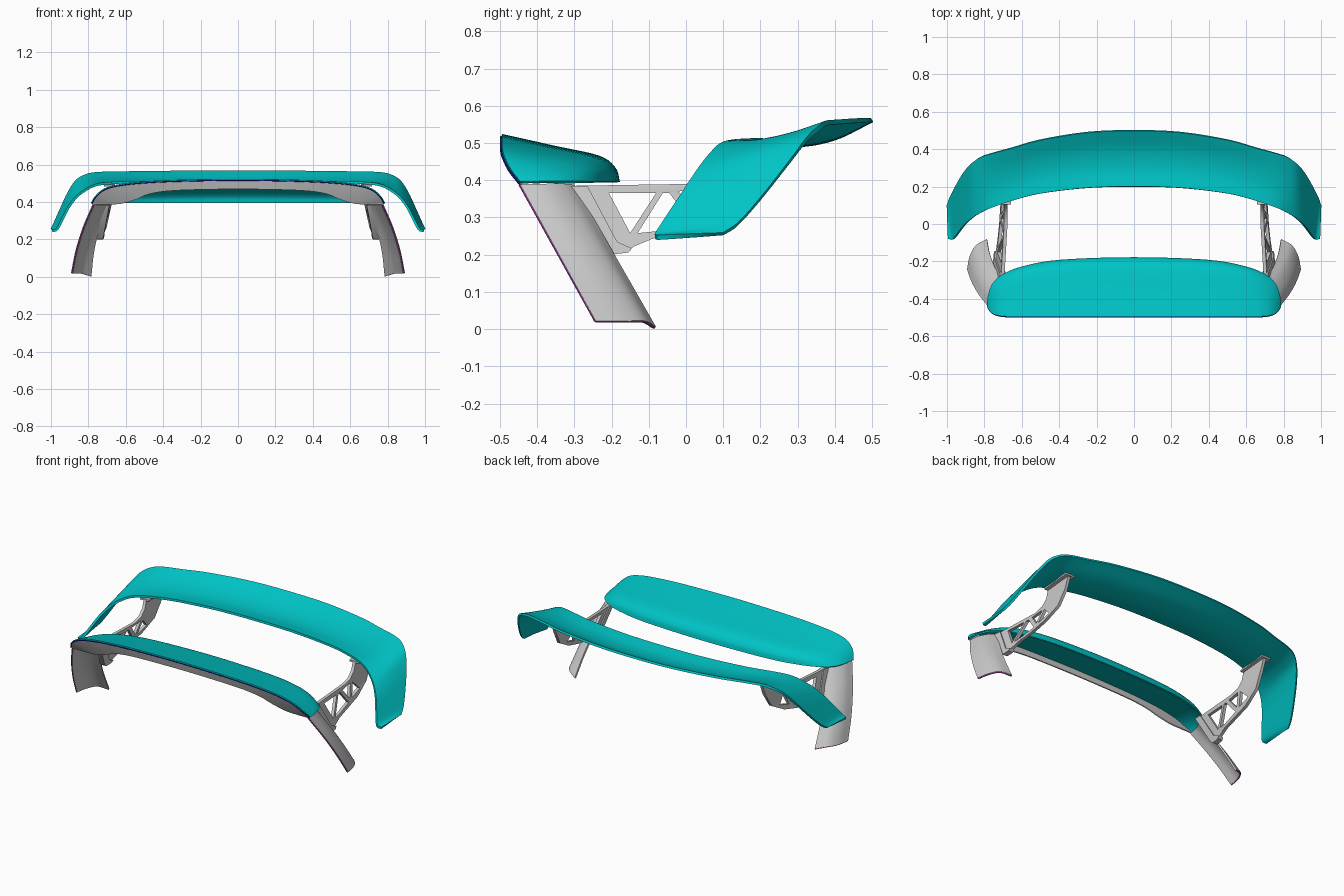
import bpy
from mathutils import Vector

if "Cube" in bpy.data.objects:
    bpy.data.objects.remove(bpy.data.objects["Cube"])

teal = bpy.data.materials.new("teal_paint")
teal.diffuse_color = (0.0, 0.55, 0.56, 1)
teal.use_nodes = True
teal.node_tree.nodes["Principled BSDF"].inputs["Base Color"].default_value = teal.diffuse_color
navy = bpy.data.materials.new("navy_trim")
navy.diffuse_color = (0.01, 0.01, 0.3, 1)
navy.use_nodes = True
navy.node_tree.nodes["Principled BSDF"].inputs["Base Color"].default_value = navy.diffuse_color
magenta = bpy.data.materials.new("magenta_trim")
magenta.diffuse_color = (0.6, 0.05, 0.6, 1)
magenta.use_nodes = True
magenta.node_tree.nodes["Principled BSDF"].inputs["Base Color"].default_value = magenta.diffuse_color


def smooth_path(pts, n):
    """Catmull-Rom curve through the points, n steps per span."""
    p = [Vector(q) for q in pts]
    p = [2 * p[0] - p[1]] + p + [2 * p[-1] - p[-2]]
    out = []
    for i in range(1, len(p) - 2):
        a, b, c, d = p[i - 1:i + 3]
        for k in range(n):
            t = k / n
            out.append(0.5 * (2 * b + (c - a) * t + (2 * a - 5 * b + 4 * c - d) * t * t
                              + (3 * b - a - 3 * c + d) * t ** 3))
    return out + [p[-2]]


def mirrored(rows):
    """Full span from the rows of the right half (first row on x = 0)."""
    flip = [[(-x, y, z) for x, y, z in r] for r in rows[:0:-1]]
    return flip + rows


def finish(ob, mat=None, mirror=False):
    if mirror:
        ob.modifiers.new("mirror", 'MIRROR').use_mirror_merge = False
    bpy.ops.object.select_all(action='DESELECT')
    ob.select_set(True)
    bpy.context.view_layer.objects.active = ob
    bpy.ops.object.convert(target='MESH')
    ob = bpy.context.view_layer.objects.active
    bpy.ops.object.shade_smooth_by_angle(angle=0.6)
    if mat:
        ob.data.materials.clear()
        ob.data.materials.append(mat)
    return ob


def add_object(name, data):
    ob = bpy.data.objects.new(name, data)
    bpy.context.collection.objects.link(ob)
    return ob


def shell(name, rows, thick, mat=None, n=5, mirror=False):
    """Thin smooth panel lofted through rows of points."""
    rows = [smooth_path(r, n) for r in rows]
    cols = [smooth_path(c, n) for c in zip(*rows)]
    w, h = len(cols[0]), len(cols)
    faces = [(j * w + i, j * w + i + 1, (j + 1) * w + i + 1, (j + 1) * w + i)
             for j in range(h - 1) for i in range(w - 1)]
    me = bpy.data.meshes.new(name)
    me.from_pydata([v for c in cols for v in c], [], faces)
    ob = add_object(name, me)
    s = ob.modifiers.new("thickness", 'SOLIDIFY')
    s.thickness, s.offset = thick, 0
    return finish(ob, mat, mirror)


def plate(name, loops, half):
    """Leaning side plate: outline and holes in (y, z), mirrored to both sides."""
    cu = bpy.data.curves.new(name, 'CURVE')
    cu.dimensions, cu.fill_mode, cu.extrude = '2D', 'BOTH', half
    for loop in loops:
        sp = cu.splines.new('POLY')
        sp.points.add(len(loop) - 1)
        for p, (y, z) in zip(sp.points, loop):
            p.co = (y, z, 0, 1)
        sp.use_cyclic_u = True
    ob = finish(add_object(name, cu))
    for v in ob.data.vertices:
        y, z, t = v.co
        x = 0.685 + 0.22 * max(0, 0.385 - z) + 0.06 * max(0, -y)
        v.co = (x + t, y, z)
    return finish(ob, mirror=True)


def trim(name, pts, mat, mirror=False):
    cu = bpy.data.curves.new(name, 'CURVE')
    cu.dimensions, cu.bevel_depth, cu.bevel_resolution = '3D', 0.003, 1
    path = smooth_path(pts, 5)
    sp = cu.splines.new('POLY')
    sp.points.add(len(path) - 1)
    for p, q in zip(sp.points, path):
        p.co = (*q, 1)
    return finish(finish(add_object(name, cu), mat), mat, mirror)


# Rear wing: leading edge, trailing edge, sag of the section
wing = [
    ((0, .2, .507), (0, .5, .562), .03),
    ((.25, .193, .507), (.25, .49, .562), .028),
    ((.5, .163, .506), (.5, .45, .56), .022),
    ((.65, .125, .503), (.65, .408, .557), .017),
    ((.74, .095, .495), (.76, .378, .554), .012),
    ((.80, .07, .473), (.82, .358, .54), .006),
    ((.86, .035, .43), (.866, .325, .51), 0),
    ((.905, -.005, .372), (.908, .275, .445), 0),
    ((.94, -.05, .305), (.952, .2, .35), 0),
    ((.968, -.082, .254), (.982, .14, .283), 0),
    ((.994, -.078, .246), (.996, .10, .256), 0),
]
rows = []
for a, b, sag in wing:
    a, b = Vector(a), Vector(b)
    rows.append([tuple(a.lerp(b, t / 3) - Vector((0, 0, sag if t in (1, 2) else 0)))
                 for t in range(4)])
shell("rear_wing", mirrored(rows), 0.013, teal)

# Roof panel: front edge, shoulder, rear rim
roof = [
    ((0, -.495, .52), (0, -.235, .462), (0, -.182, .395)),
    ((.35, -.495, .514), (.35, -.245, .459), (.4, -.196, .395)),
    ((.55, -.495, .502), (.54, -.267, .453), (.6, -.232, .395)),
    ((.66, -.495, .486), (.645, -.305, .447), (.7, -.272, .395)),
    ((.72, -.49, .465), (.715, -.362, .437), (.753, -.318, .395)),
    ((.76, -.473, .43), (.758, -.402, .418), (.776, -.376, .395)),
    ((.782, -.445, .394), (.784, -.435, .394), (.782, -.42, .394)),
]
rows = []
for f, s, r in roof:
    f, s, r = Vector(f), Vector(s), Vector(r)
    bulge = s.lerp(r, .5) + (s - f) * .06 + Vector((0, 0, .006)) * (s - f).length / .27
    rows.append([tuple(p) for p in (f, f.lerp(s, .55), s, bulge, r)])
shell("roof_panel", mirrored(rows), 0.009, teal)
trim("windscreen_trim", [(x, y - .002, z - .004) for x, y, z in
                         (r[0] for r in mirrored(rows))], navy)

# Windscreen header: band hanging below the roof's front edge
lower = [(0, .47), (.33, .463), (.47, .445), (.54, .417), (.62, .393), (.68, .389), (.775, .388)]
rows = []
for (f, s, r), (x, z) in zip(roof, lower):
    rows.append([(f[0], f[1] + .003, f[2] - .003), (x, -.445 - (z - .39) * .42, z)])
shell("windscreen_header", mirrored(rows), 0.006)

# Side pillars: curved panels with a rear edge turned inward
top = [(.772, -.447, .388), (.763, -.385, .388), (.735, -.335, .388), (.702, -.303, .386)]
bottom = [(.888, -.243, .02), (.873, -.17, .02), (.84, -.115, .02), (.785, -.085, .004)]
rows = []
for t, bow in ((0, 0), (.33, .014), (.67, .014), (1, 0)):
    rows.append([tuple(Vector(a).lerp(Vector(b), t) + Vector((bow, 0, 0)))
                 for a, b in zip(top, bottom)])
shell("side_pillars", rows, 0.01, mirror=True)
trim("pillar_edge_trim", [r[0] for r in rows], magenta, True)
trim("pillar_base_trim", rows[-1], magenta, True)

# Truss brackets joining pillars to wing
outline = [(-.31, .385), (0, .39), (.06, .405), (.095, .44), (.11, .492), (.2, .497),
           (.28, .508), (.25, .43), (.2, .345), (.1, .29), (0, .262), (-.09, .243),
           (-.14, .222), (-.16, .208), (-.2, .202), (-.22, .215)]
holes = [[(-.207, .366), (-.08, .366), (-.15, .258)],
         [(-.062, .366), (-.045, .366), (.015, .288), (-.08, .263), (-.13, .258)],
         [(-.02, .37), (.06, .382), (.03, .307)],
         [(.08, .378), (.05, .302), (.13, .326)]]
plate("truss_brackets", [outline] + holes, 0.009)

# Thicker feet along the pillars
plate("bracket_feet", [[(-.31, .385), (-.265, .385), (-.185, .235), (-.145, .217),
                        (-.155, .206), (-.2, .2), (-.22, .215)]], 0.016)

# Mounting flanges under the wing
bpy.ops.mesh.primitive_cube_add(size=1)
flange = bpy.context.object
flange.name = "wing_flanges"
for v in flange.data.vertices:
    y = .195 + v.co.y * .18
    v.co = (.687 + v.co.x * .06, y, .495 + (y - .195) * .09 + v.co.z * .01)
finish(flange, mirror=True)
